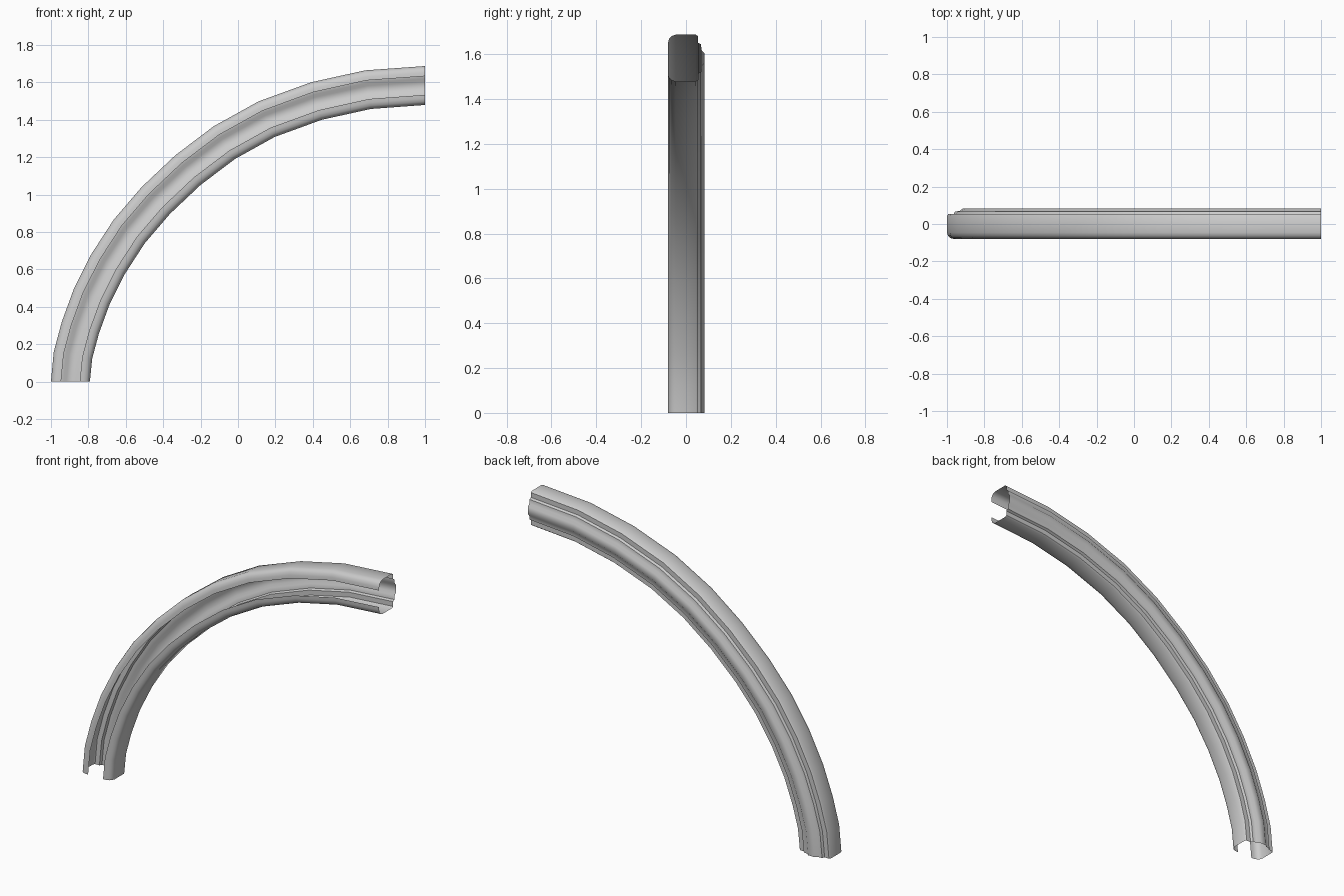
import bpy, bmesh
from mathutils import Vector

if "Cube" in bpy.data.objects:
    bpy.data.objects.remove(bpy.data.objects["Cube"])

# Outer edge of the arch in the x-z plane, foot to crown
path = [Vector(p) for p in [
    (-1, 0), (-.985, .16), (-.942, .32), (-.878, .495), (-.785, .68),
    (-.665, .865), (-.515, 1.04), (-.335, 1.21), (-.13, 1.365),
    (.11, 1.498), (.39, 1.60), (.68, 1.664), (1, 1.687)]]

# Half of the slotted channel section: (depth from outer edge, y), lip to back centre
W = .208
half = [(.054, -.081), (.035, -.08), (.018, -.075), (.006, -.064), (0, -.046),
        (0, .044), (.007, .053), (.036, .053), (.043, .067), (.068, .069),
        (.083, .082)]
section = half + [(W - d, y) for d, y in reversed(half)]


def inward(i):
    """Mitred inward direction at a path point; ends are square to the axes."""
    if i == 0:
        return Vector((1, 0))
    if i == len(path) - 1:
        return Vector((0, -1))
    a = (path[i] - path[i - 1]).normalized()
    b = (path[i + 1] - path[i]).normalized()
    t = (a + b).normalized()
    return Vector((t.y, -t.x)) / t.dot(a)


# Sweep the open section along the arch
bm = bmesh.new()
rings = []
for i, p in enumerate(path):
    n = inward(i)
    rings.append([bm.verts.new((p.x + n.x * d, y, p.y + n.y * d)) for d, y in section])
for r, s in zip(rings, rings[1:]):
    for k in range(len(section) - 1):
        bm.faces.new((r[k], r[k + 1], s[k + 1], s[k]))
bmesh.ops.recalc_face_normals(bm, faces=bm.faces)

# Make the outer rim face outward
bm.faces.ensure_lookup_table()
rim = bm.faces[4]
rim.normal_update()
if rim.normal.x > 0:
    bmesh.ops.reverse_faces(bm, faces=bm.faces)

mesh = bpy.data.meshes.new("curved_channel_rail")
bm.to_mesh(mesh)
bm.free()
rail = bpy.data.objects.new("curved_channel_rail", mesh)
bpy.context.collection.objects.link(rail)
bpy.context.view_layer.objects.active = rail
rail.select_set(True)
bpy.ops.object.shade_smooth_by_angle(angle=0.8)
